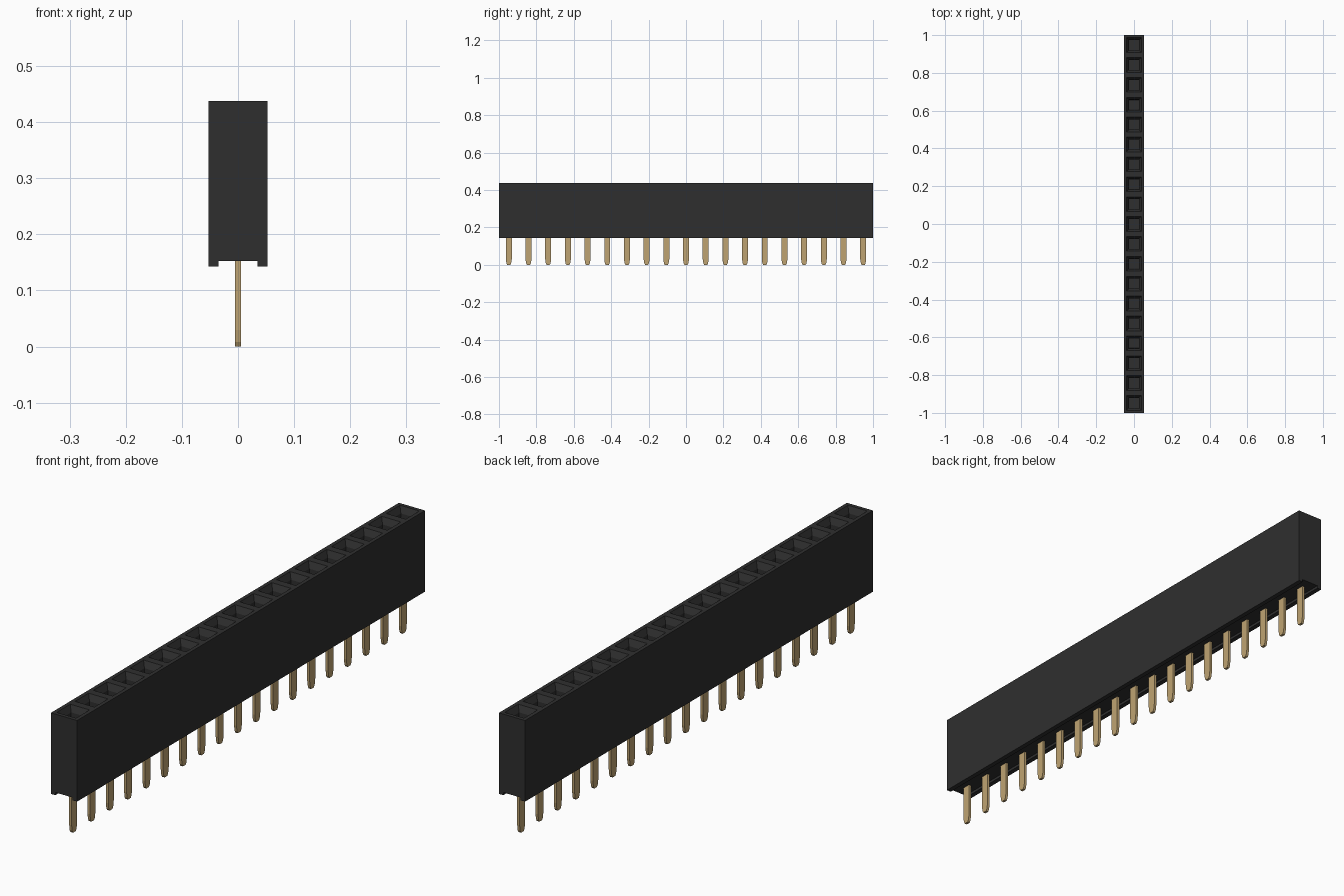
import bpy
import bmesh

COUNT = 19
PITCH = 2 / COUNT
HALF = PITCH / 2
BASE, CHANNEL, TOP = 0.143, 0.153, 0.438

if "Cube" in bpy.data.objects:
    bpy.data.objects.remove(bpy.data.objects["Cube"])


def make_material(name, colour):
    mat = bpy.data.materials.new(name)
    mat.use_nodes = True
    mat.diffuse_color = colour
    bsdf = mat.node_tree.nodes["Principled BSDF"]
    bsdf.inputs["Base Color"].default_value = colour
    bsdf.inputs["Roughness"].default_value = 0.6
    return mat


def finish(name, bm, mat):
    bmesh.ops.recalc_face_normals(bm, faces=bm.faces)
    mesh = bpy.data.meshes.new(name)
    bm.to_mesh(mesh)
    bm.free()
    mesh.materials.append(mat)
    obj = bpy.data.objects.new(name, mesh)
    bpy.context.collection.objects.link(obj)
    return obj


def sink(bm, faces, inset, depth):
    """Inset each face on its own, then lower the inner face."""
    bmesh.ops.inset_individual(bm, faces=faces, thickness=inset)
    for v in {v for f in faces for v in f.verts}:
        v.co.z -= depth


black = make_material("black plastic", (0.028, 0.028, 0.028, 1))
gold = make_material("gold plated metal", (0.52, 0.37, 0.17, 1))

# Housing: channelled cross-section swept along y, one segment per socket
profile = [(-HALF, BASE), (-0.035, BASE), (-0.035, CHANNEL), (0.035, CHANNEL),
           (0.035, BASE), (HALF, BASE), (HALF, TOP), (-HALF, TOP)]
bm = bmesh.new()
rings = [[bm.verts.new((x, -1 + i * PITCH, z)) for x, z in profile]
         for i in range(COUNT + 1)]
for a, b in zip(rings, rings[1:]):
    for j in range(len(profile)):
        k = (j + 1) % len(profile)
        bm.faces.new((a[j], a[k], b[k], b[j]))
bm.faces.new(rings[0])
bm.faces.new(rings[-1])
bmesh.ops.recalc_face_normals(bm, faces=bm.faces)

# Sockets: tapered mouth leading into a narrow square well
sockets = [f for f in bm.faces if f.normal.z > 0.9 and f.calc_center_median().z > 0.4]
sink(bm, sockets, 0.0195, 0)
sink(bm, sockets, 0.017, 0.022)
sink(bm, sockets, 0.001, 0.16)
finish("housing", bm, black)

# Pins: flat blades with a tip that narrows in two steps
outline = [(-0.016, 0.2), (-0.016, 0.03), (-0.0125, 0.008), (-0.008, 0),
           (0.008, 0), (0.0125, 0.008), (0.016, 0.03), (0.016, 0.2)]
for i in range(COUNT):
    y0 = -1 + (i + 0.5) * PITCH
    bm = bmesh.new()
    face = bm.faces.new([bm.verts.new((-0.005, y0 + y, z)) for y, z in outline])
    side = bmesh.ops.extrude_face_region(bm, geom=[face])["geom"]
    for v in side:
        if isinstance(v, bmesh.types.BMVert):
            v.co.x = 0.005
    finish(f"pin_{i + 1}", bm, gold)
